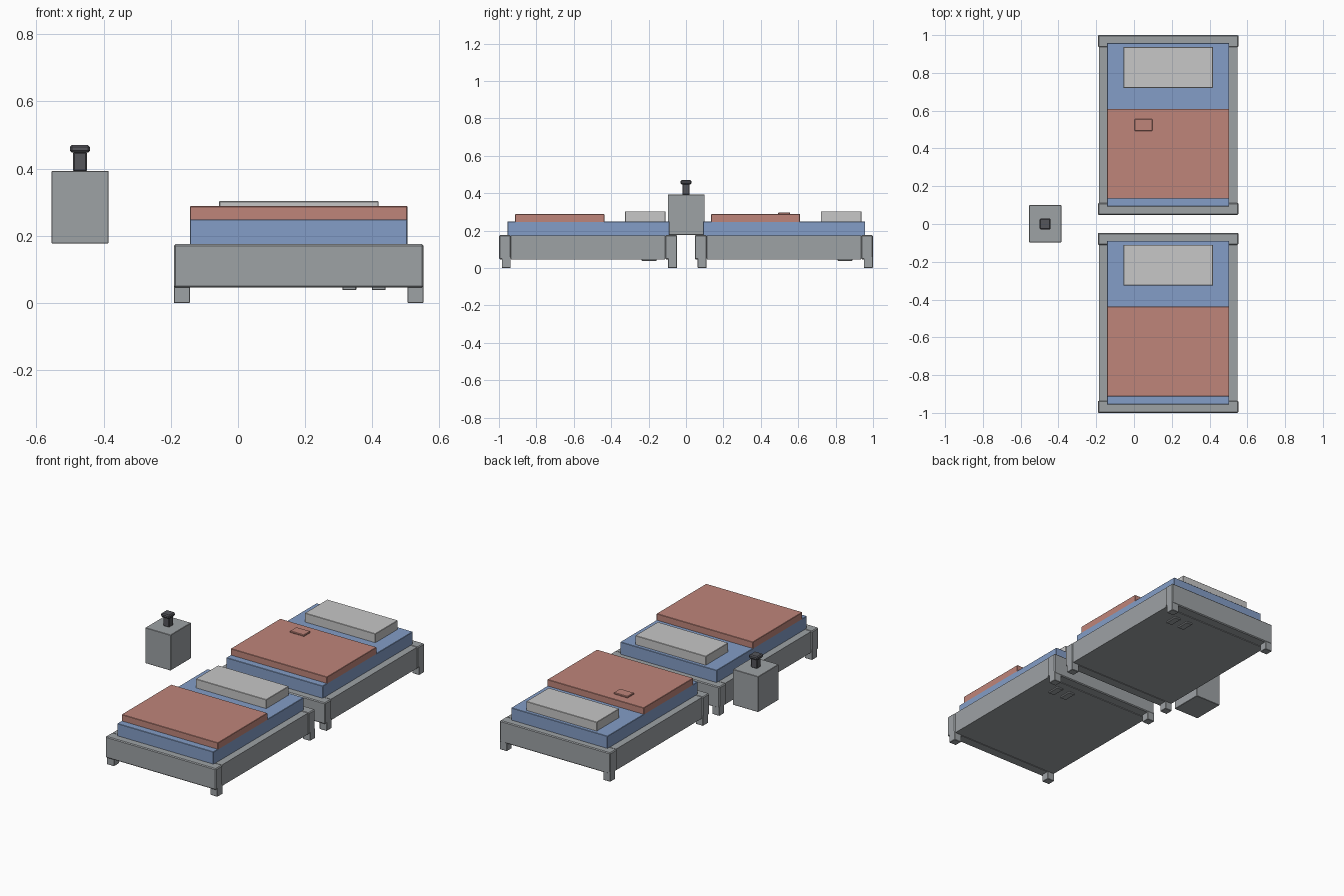
import bpy
import bmesh
from mathutils import Vector

cube = bpy.data.objects.get("Cube")
if cube:
    bpy.data.objects.remove(cube, do_unlink=True)


def material(name, rgb):
    mat = bpy.data.materials.new(name)
    mat.use_nodes = True
    color = (*rgb, 1.0)
    mat.diffuse_color = color
    mat.node_tree.nodes["Principled BSDF"].inputs["Base Color"].default_value = color
    return mat


GREY = material("frame grey", (0.34, 0.36, 0.375))
BLUE = material("mattress blue", (0.23, 0.34, 0.57))
RED = material("blanket red", (0.52, 0.235, 0.195))
PALE = material("pillow pale grey", (0.57, 0.57, 0.57))
DARK = material("lamp dark grey", (0.09, 0.092, 0.105))


def box(name, x, y, z, mat, bevel=0.002):
    """Box spanning the given (min, max) ranges, with a small chamfer."""
    low, high = (Vector(c) for c in zip(x, y, z))
    bm = bmesh.new()
    bmesh.ops.create_cube(bm, size=1)
    bmesh.ops.scale(bm, vec=high - low, verts=bm.verts)
    bmesh.ops.translate(bm, vec=(low + high) / 2, verts=bm.verts)
    if bevel:
        bmesh.ops.bevel(bm, geom=bm.edges[:], offset=bevel, segments=1,
                        affect="EDGES", profile=0.5)
    mesh = bpy.data.meshes.new(name)
    bm.to_mesh(mesh)
    bm.free()
    mesh.materials.append(mat)
    obj = bpy.data.objects.new(name, mesh)
    bpy.context.collection.objects.link(obj)
    return obj


def bed(label, y0):
    """One bed; y0 is the foot end."""
    def part(name, x, y, z, mat, bevel=0.002):
        box(f"{label}_{name}", x, (y0 + y[0], y0 + y[1]), z, mat, bevel)

    length, board = 0.953, 0.064
    # Frame: central base with slightly wider boards at both ends
    part("bed_base", (-0.186, 0.547), (board, length - board), (0.046, 0.174), GREY, 0)
    for name, y in (("foot", 0), ("head", length - board)):
        part(f"{name}_board", (-0.191, 0.552), (y, y + board), (0.046, 0.175), GREY, 0.005)
        for side, x in (("right", -0.191), ("left", 0.504)):
            part(f"{name}_{side}_leg", (x, x + 0.048), (y + 0.015, y + 0.063),
                 (0, 0.06), GREY)
    # Bedding
    part("mattress", (-0.143, 0.504), (0.045, 0.911), (0.17, 0.249), BLUE)
    part("blanket", (-0.143, 0.504), (0.087, 0.563), (0.245, 0.288), RED)
    part("pillow", (-0.056, 0.418), (0.674, 0.89), (0.245, 0.303), PALE)
    # Small pads beneath the base
    for side, x in (("right", 0.311), ("left", 0.398)):
        part(f"{side}_under_pad", (x, x + 0.041), (0.763, 0.843), (0.038, 0.05), GREY)


bed("front", -1.0)
bed("back", 0.047)

# Folded patch lying on the back blanket
box("blanket_patch", (0.003, 0.098), (0.493, 0.556), (0.286, 0.297), RED, 0.003)

# Wall-hung bedside cabinet with its lamp
box("bedside_cabinet", (-0.555, -0.385), (-0.097, 0.1), (0.177, 0.393), GREY)
box("lamp_stem", (-0.491, -0.449), (-0.02, 0.02), (0.391, 0.449), DARK, 0.004)
box("lamp_head", (-0.5, -0.441), (-0.029, 0.029), (0.447, 0.47), DARK, 0.006)
